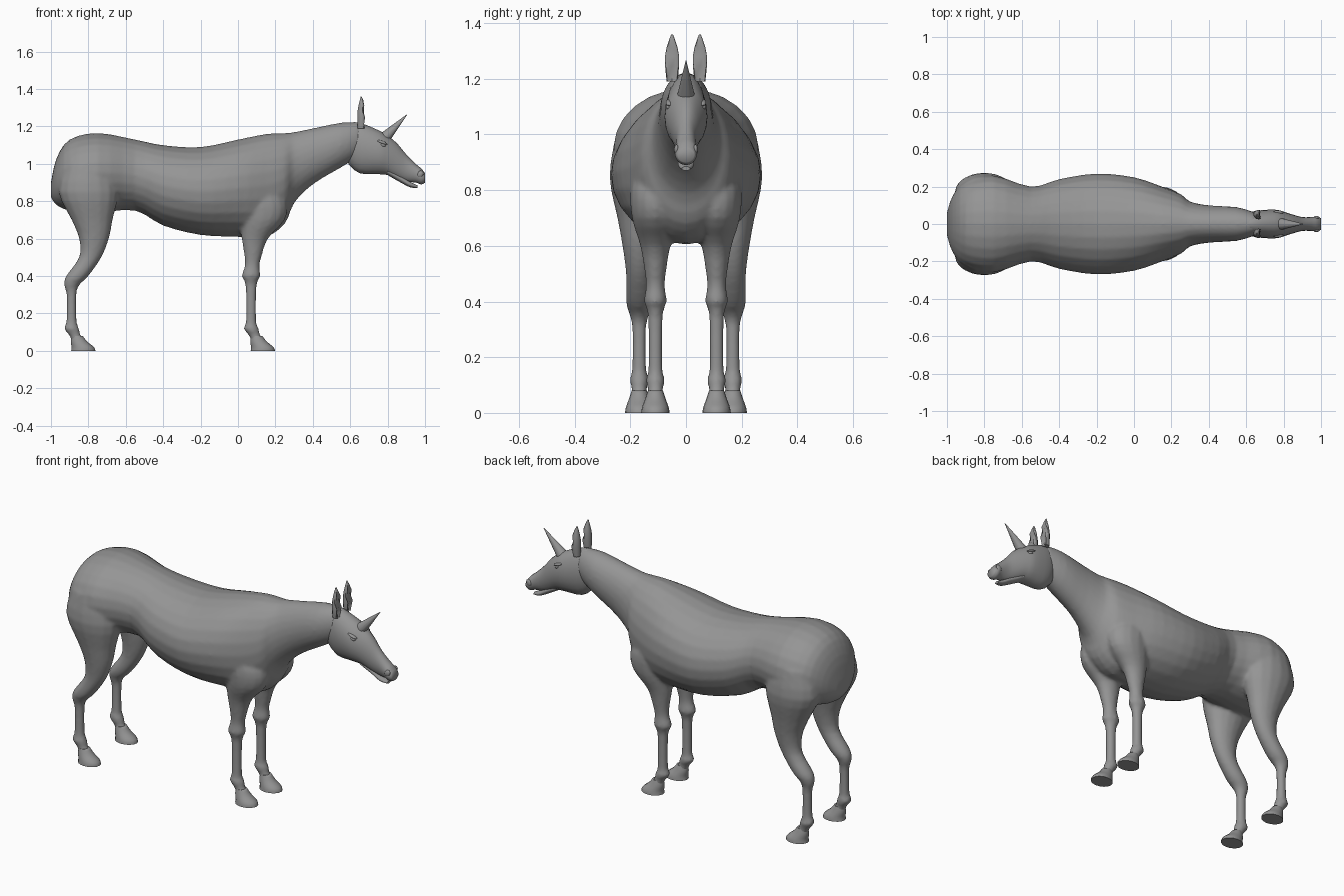
import bpy, bmesh, math
from mathutils import Vector

if "Cube" in bpy.data.objects:
    bpy.data.objects.remove(bpy.data.objects["Cube"])

SIDES = (("left", 1), ("right", -1))

# One plain colour for the whole animal
grey = bpy.data.materials.new("plain_grey")
grey.use_nodes = True
grey.diffuse_color = (.3, .3, .3, 1)
grey.node_tree.nodes["Principled BSDF"].inputs["Base Color"].default_value = grey.diffuse_color


def smooth_rows(rows, steps=3):
    """Pass a smooth spline through a few rows of measurements."""
    points = [Vector(row) for row in rows]
    points = [points[0]] + points + [points[-1]]
    result = []
    for before, start, end, after in zip(points, points[1:], points[2:], points[3:]):
        for step in range(steps):
            t = step / steps
            bend = (end - before) * t + (before * 2 - start * 5 + end * 4 - after) * t ** 2
            bend += (start * 3 - before - end * 3 + after) * t ** 3
            result.append(start + bend / 2)
    return result + [points[-1]]


def skin(bm, ellipses, sides):
    """Join ellipses, each given by its centre and two half axes, into a closed skin."""
    rings = []
    for centre, across, along in ellipses:
        angles = [math.tau * i / sides for i in range(sides)]
        rings.append([bm.verts.new(centre + across * math.sin(a) + along * math.cos(a))
                      for a in angles])
    for ring, following in zip(rings, rings[1:]):
        for i in range(sides):
            j = (i + 1) % sides
            bm.faces.new((ring[i], ring[j], following[j], following[i]))
    bm.faces.new(rings[0])
    bm.faces.new(rings[-1])


def lengthwise(bm, rows, sides=20):
    """Rows of x, top, bottom and half width."""
    skin(bm, [(Vector((x, 0, (top + bottom) / 2)), Vector((0, width, 0)),
               Vector((0, 0, (top - bottom) / 2)))
              for x, top, bottom, width in smooth_rows(rows)], sides)


def upright(bm, rows, y, sides=16):
    """Rows of z, x and half depth; thick limbs are flatter than thin ones."""
    skin(bm, [(Vector((x, y, z)), Vector((0, .48 * depth ** .82, 0)), Vector((depth, 0, 0)))
              for z, x, depth in smooth_rows(rows)], sides)


def finish(name, bm, angle=60):
    """Turn the bmesh into a named, smooth shaded object."""
    bmesh.ops.recalc_face_normals(bm, faces=bm.faces)
    mesh = bpy.data.meshes.new(name)
    bm.to_mesh(mesh)
    bm.free()
    mesh.materials.append(grey)
    obj = bpy.data.objects.new(name, mesh)
    bpy.context.collection.objects.link(obj)
    bpy.ops.object.select_all(action='DESELECT')
    obj.select_set(True)
    bpy.context.view_layer.objects.active = obj
    bpy.ops.object.shade_smooth_by_angle(angle=math.radians(angle))
    return obj


def bead(name, place, size, tilt):
    """Small flattened ball for a facial detail."""
    bm = bmesh.new()
    bmesh.ops.create_uvsphere(bm, u_segments=12, v_segments=8, radius=1)
    bmesh.ops.scale(bm, vec=size, verts=bm.verts)
    obj = finish(name, bm)
    obj.location = place
    obj.rotation_euler.y = tilt


# Trunk and neck, from rump to poll
TRUNK = [(-1, .9, .82, .06), (-.97, 1.03, .78, .15), (-.9, 1.13, .75, .23),
         (-.75, 1.165, .74, .26), (-.55, 1.13, .75, .2), (-.4, 1.1, .67, .24),
         (-.2, 1.09, .62, .27), (0, 1.13, .61, .25), (.15, 1.16, .61, .2),
         (.25, 1.165, .68, .16), (.3, 1.17, .79, .12), (.4, 1.19, .89, .1),
         (.55, 1.22, .98, .09), (.65, 1.22, 1.04, .06)]

# Upper legs down to the cannon; every leg shares the same ankle and hoof
FORE_LEG = [(.9, .1, .09), (.8, .13, .13), (.7, .13, .12), (.6, .09, .07),
            (.5, .08, .045), (.45, .075, .04), (.4, .07, .05), (.35, .07, .03)]
HIND_LEG = [(1, -.8, .12), (.85, -.8, .16), (.7, -.78, .11), (.6, -.77, .08),
            (.5, -.79, .06), (.4, -.86, .06), (.35, -.89, .04), (.3, -.89, .027)]
ANKLE = [(.16, 0, .028), (.12, 0, .04), (.08, .02, .03), (.05, .04, .04)]
HOOF = [(.08, .03, .03), (.05, .04, .044), (.02, .06, .06), (0, .063, .065)]
LEGS = (("fore", FORE_LEG, .11), ("hind", HIND_LEG, .168))

body = bmesh.new()
lengthwise(body, TRUNK, 24)
for place, leg, y in LEGS:
    cannon_x = leg[-1][1]
    ankle, hoof = [[(z, cannon_x + shift, depth) for z, shift, depth in rows]
                   for rows in (ANKLE, HOOF)]
    for label, side in SIDES:
        upright(body, leg + ankle, y * side)
        bm = bmesh.new()
        upright(bm, hoof, y * side)
        finish(place + "_hoof_" + label, bm)

# Blend trunk and legs into one skin
body = finish("body_and_legs", body)
remesh = body.modifiers.new("seamless_skin", 'REMESH')
remesh.mode = 'VOXEL'
remesh.voxel_size = .01
remesh.use_smooth_shade = True
relax = body.modifiers.new("relax", 'SMOOTH')
relax.iterations = 5

# Head with upper jaw, then the lower jaw hanging slightly open
HEAD = [(.59, 1.22, 1, .05), (.65, 1.22, .95, .07), (.75, 1.18, .945, .077),
        (.8, 1.15, .94, .066), (.85, 1.11, .92, .05), (.9, 1.05, .905, .037),
        (.95, 1, .9, .037), (.98, .975, .89, .04), (1, .95, .9, .03)]
JAW = [(.8, .98, .94, .04), (.87, .94, .9, .03), (.92, .905, .875, .028), (.96, .885, .87, .015)]
for name, rows in (("head", HEAD), ("lower_jaw", JAW)):
    bm = bmesh.new()
    lengthwise(bm, rows)
    finish(name, bm)

# Horn on the forehead
base, tip = Vector((.785, 0, 1.14)), Vector((.905, 0, 1.265))
bm = bmesh.new()
bmesh.ops.create_cone(bm, segments=12, radius1=.032, radius2=.001, cap_ends=True,
                      depth=(tip - base).length)
horn = finish("horn", bm)
horn.location = (base + tip) / 2
horn.rotation_euler = (tip - base).to_track_quat('Z', 'Y').to_euler()

# Ears hollowed in front, brows, eyes and nostril rims
EAR = [(1.19, .66, .02), (1.28, .667, .028), (1.36, .658, .002)]
for label, side in SIDES:
    bm = bmesh.new()
    upright(bm, EAR, .05 * side, 12)
    for vert in bm.verts:
        if vert.co.x > .68:
            vert.co.x -= .02
    finish("ear_" + label, bm)
    bead("brow_" + label, (.77, .06 * side, 1.115), (.03, .013, .008), .35)
    bead("eye_" + label, (.775, .06 * side, 1.1), (.016, .012, .01), .3)
    bead("nostril_rim_" + label, (.975, .034 * side, .945), (.016, .009, .02), .5)
